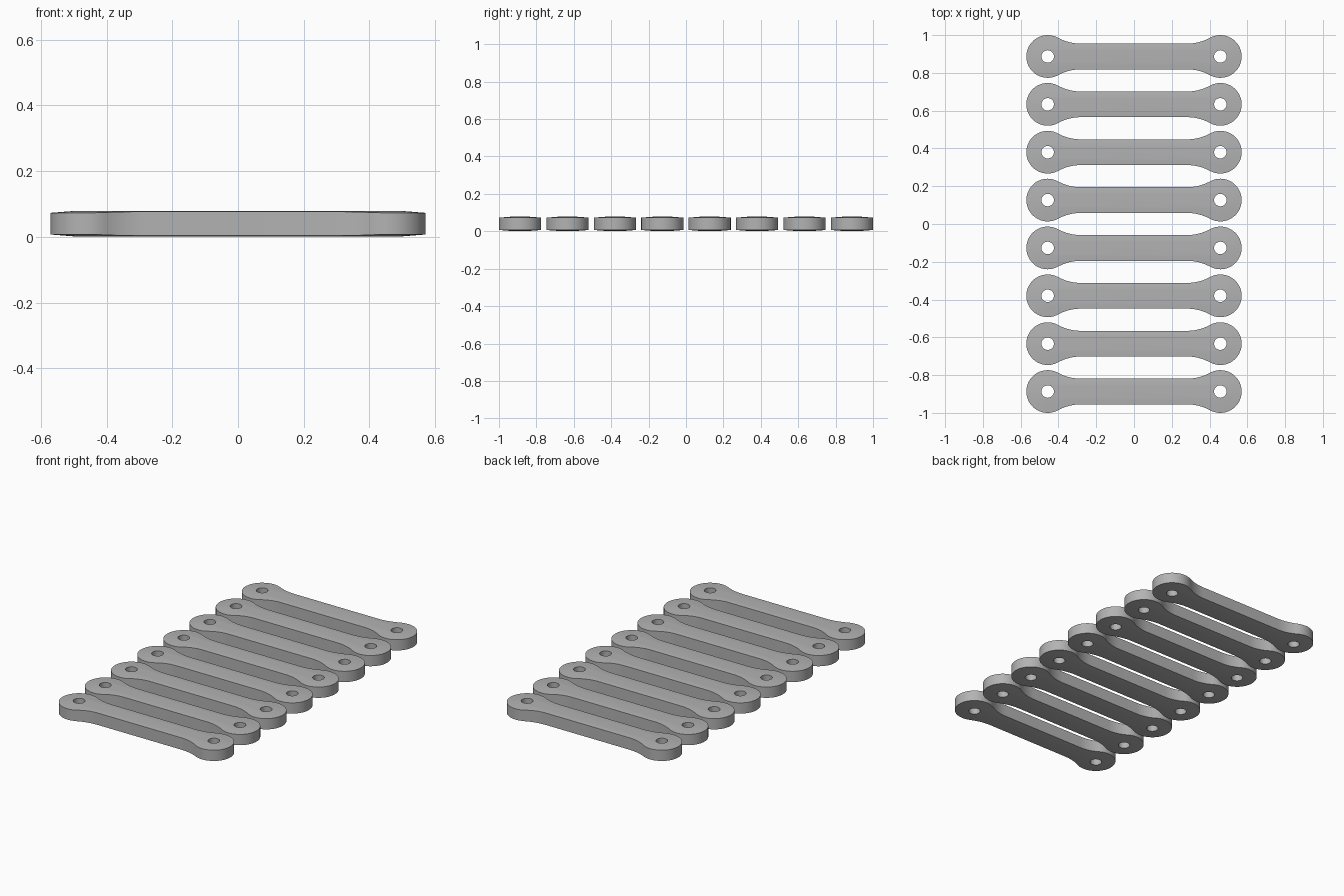
import bpy, bmesh
from math import cos, sin, atan2, pi, hypot

if "Cube" in bpy.data.objects:
    bpy.data.objects.remove(bpy.data.objects["Cube"])

COUNT, PITCH = 8, 0.2534
HUB_X, HUB_R, HOLE_R = 0.457, 0.113, 0.033
BAR_W, FILLET_X, MID_Z = 0.068, 0.28, 0.04
FLAT_R = 0.038

steel = bpy.data.materials.new("grey steel")
steel.use_nodes = True
grey = (0.45, 0.45, 0.45, 1)
steel.diffuse_color = grey
steel.node_tree.nodes["Principled BSDF"].inputs["Base Color"].default_value = grey


def quarter_outline():
    """From the hub tip, round the hub, through the neck fillet to the bar."""
    run = HUB_X - FILLET_X
    r = (run ** 2 / (HUB_R - BAR_W) - HUB_R - BAR_W) / 2
    touch = atan2(BAR_W + r, -run)
    pts = [(HUB_X + HUB_R * cos(touch * i / 20), HUB_R * sin(touch * i / 20))
           for i in range(21)]
    start, end = touch - pi, -pi / 2
    for i in range(1, 11):
        a = start + (end - start) * i / 10
        pts.append((FILLET_X + r * cos(a), BAR_W + r + r * sin(a)))
    return pts


def full_outline():
    q = quarter_outline()
    half = q + [(-x, y) for x, y in reversed(q)]
    return half + [(x, -y) for x, y in reversed(half[1:-1])]


def crown_point(p, t, side):
    """Point between the flat spine (t=0) and the rim (t=1) of a crowned face."""
    x, y = p
    sx = max(-HUB_X, min(HUB_X, x))
    d = hypot(x - sx, y)
    dist = FLAT_R + (d - FLAT_R) * t
    height = 0.039 - 0.006 * (dist - FLAT_R) / (HUB_R - FLAT_R)
    return (sx + (x - sx) * dist / d, y * dist / d, MID_Z + side * height)


def link_mesh():
    bm = bmesh.new()
    outline = full_outline()
    levels = [(0, -1), (0.5, -1), (1, -1), (1, 1), (0.5, 1), (0, 1)]
    rings = [[bm.verts.new(crown_point(p, t, s)) for p in outline] for t, s in levels]
    n = len(outline)
    for low, high in zip(rings, rings[1:]):
        for i in range(n):
            j = (i + 1) % n
            bm.faces.new((low[i], low[j], high[j], high[i]))
    bm.faces.new(rings[0][::-1])
    bm.faces.new(rings[-1])
    bmesh.ops.recalc_face_normals(bm, faces=bm.faces)
    mesh = bpy.data.meshes.new("link")
    bm.to_mesh(mesh)
    bm.free()
    mesh.materials.append(steel)
    return mesh


# First link, drilled at both hubs
first = bpy.data.objects.new("link_1", link_mesh())
bpy.context.collection.objects.link(first)
drills = []
for side in (-1, 1):
    bpy.ops.mesh.primitive_cylinder_add(vertices=40, radius=HOLE_R, depth=0.3,
                                        location=(side * HUB_X, 0, MID_Z))
    drill = bpy.context.object
    drill.name = "hole_cutter"
    drill.hide_render = True
    drill.data.materials.append(steel)
    cut = first.modifiers.new("pin hole", 'BOOLEAN')
    cut.operation, cut.solver, cut.object = 'DIFFERENCE', 'EXACT', drill
    drills.append(drill)

bpy.ops.object.select_all(action='DESELECT')
first.select_set(True)
bpy.context.view_layer.objects.active = first
for name in [m.name for m in first.modifiers]:
    bpy.ops.object.modifier_apply(modifier=name)
bpy.ops.object.shade_smooth_by_angle(angle=pi / 6)
for drill in drills:
    bpy.data.objects.remove(drill)

# Row of identical links
first.location.y = -PITCH * (COUNT - 1) / 2
for i in range(1, COUNT):
    link = first.copy()
    link.name = f"link_{i + 1}"
    link.location.y = PITCH * (i - (COUNT - 1) / 2)
    bpy.context.collection.objects.link(link)
